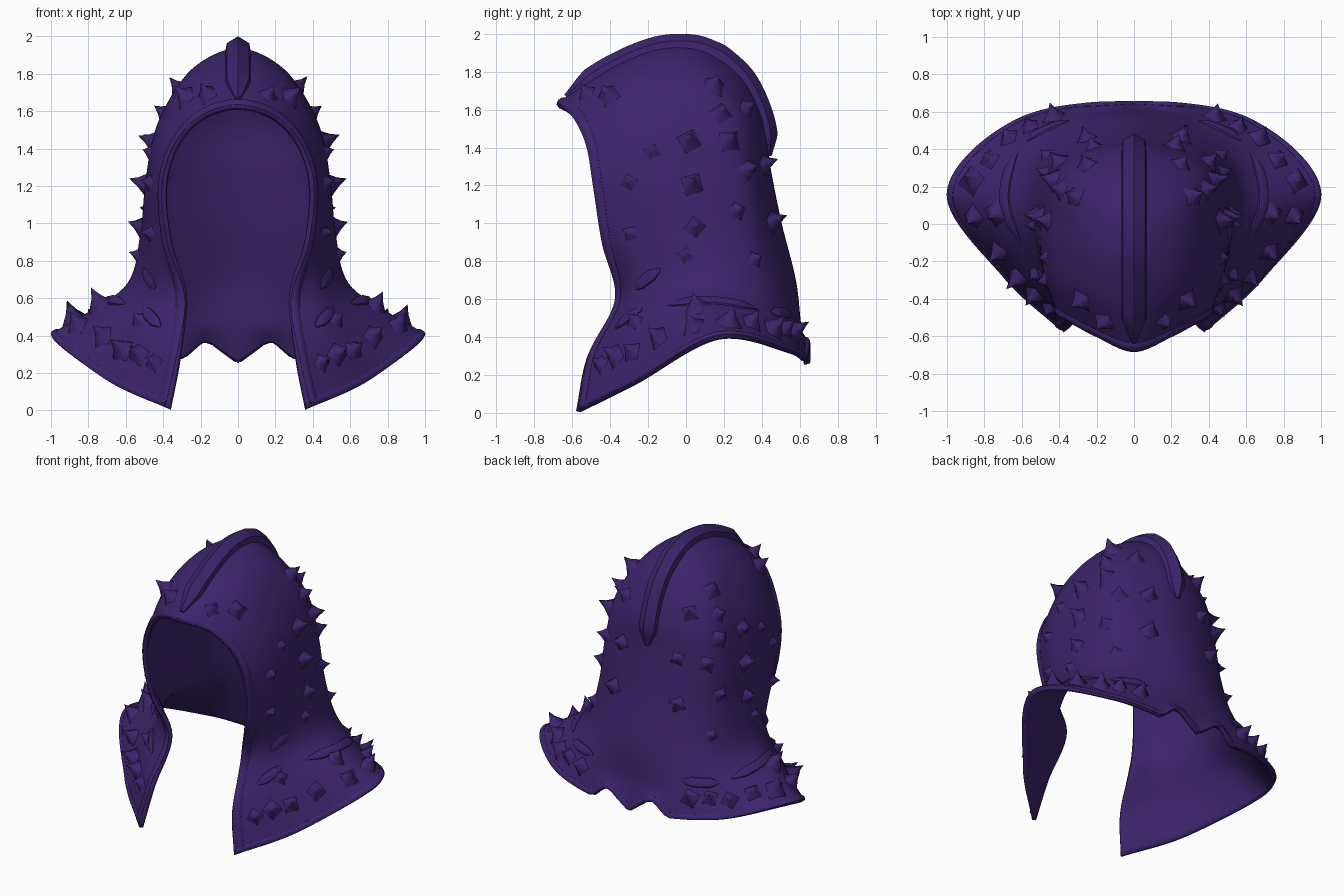
import bpy, bmesh, math, random
from mathutils import Vector

if "Cube" in bpy.data.objects:
    bpy.data.objects.remove(bpy.data.objects["Cube"])

random.seed(4)
purple = bpy.data.materials.new("deep_purple")
purple.diffuse_color = (0.045, 0.018, 0.15, 1)
purple.use_nodes = True
purple.node_tree.nodes["Principled BSDF"].inputs["Base Color"].default_value = purple.diffuse_color

# Control columns of the right half: opening edge, front side, side, back side, back centre.
# Each runs from the hem up to the crest.
COLS = [
    [(.375, -.58, .01), (.32, -.52, .30), (.29, -.37, .60), (.38, -.44, .90),
     (.405, -.49, 1.20), (.34, -.53, 1.42), (.20, -.605, 1.57), (0, -.685, 1.63)],
    [(.70, -.28, .16), (.58, -.28, .39), (.46, -.25, .63), (.48, -.25, .92),
     (.48, -.25, 1.22), (.42, -.28, 1.50), (.25, -.36, 1.74), (0, -.42, 1.81)],
    [(1.0, .17, .41), (.81, .13, .52), (.59, .08, .68), (.52, .05, .95),
     (.485, .03, 1.25), (.42, 0, 1.55), (.25, -.10, 1.82), (0, -.17, 1.92)],
    [(.62, .56, .33), (.57, .50, .46), (.47, .42, .68), (.42, .37, .95),
     (.40, .33, 1.25), (.35, .28, 1.55), (.22, .15, 1.80), (0, .03, 1.935)],
    [(0, .65, .26), (0, .61, .45), (0, .58, .70), (0, .505, 1.0),
     (0, .445, 1.30), (0, .405, 1.55), (0, .31, 1.76), (0, .17, 1.89)],
]
COLS = [[Vector(p) for p in c] for c in COLS]


def flip(p):
    return Vector((-p.x, p.y, p.z))


def spline(pts, t, mirror_end):
    """Catmull-Rom point; the far end continues as its mirror image."""
    i = max(0, min(int(t), len(pts) - 2))
    f = t - i
    b, c = pts[i], pts[i + 1]
    a = pts[i - 1] if i else 2 * b - c
    d = pts[i + 2] if i + 2 < len(pts) else (flip(b) if mirror_end else 2 * c - b)
    return 0.5 * (2 * b + (c - a) * f + (2 * a - 5 * b + 4 * c - d) * f ** 2
                  + (3 * b - a - 3 * c + d) * f ** 3)


def surf(u, v):
    p = spline([spline(c, v, True) for c in COLS], u, v < 6.99)
    # pointed tab at the nape with a notch on either side
    if p.y > .4 and v < 1:
        p.z += .11 * (1 - v) * max(0, min(p.x / .14, 1, (.30 - p.x) / .10))
    p.x = max(p.x, 0)
    return p


def normal(u, v):
    e = .02
    du = surf(min(u + e, 4), v) - surf(max(u - e, 0), v)
    dv = surf(u, min(v + e, 7)) - surf(u, max(v - e, 0))
    return du.cross(dv).normalized()


def finish(name, verts, faces, mirror=False, angle=40, thick=0):
    me = bpy.data.meshes.new(name)
    me.from_pydata(verts, [], faces)
    me.materials.append(purple)
    ob = bpy.data.objects.new(name, me)
    bpy.context.collection.objects.link(ob)
    if mirror:
        m = ob.modifiers.new("mirror", 'MIRROR')
        m.merge_threshold = .002
    if thick:
        s = ob.modifiers.new("thickness", 'SOLIDIFY')
        s.thickness, s.offset = thick, -1
    bpy.ops.object.select_all(action='DESELECT')
    ob.select_set(True)
    bpy.context.view_layer.objects.active = ob
    bpy.ops.object.shade_smooth_by_angle(angle=math.radians(angle))
    return ob


# Hood shell
NU, NV = 60, 56
verts = [surf(4 * i / NU, 7 * j / NV) for i in range(NU + 1) for j in range(NV + 1)]
faces = []
for i in range(NU):
    for j in range(NV):
        a = i * (NV + 1) + j
        faces.append((a, a + NV + 1, a + NV + 2, a + 1))
finish("hood_shell", verts, faces, mirror=True, thick=.028)


def sweep(name, path, profile, central=False, taper=0):
    """Carry a closed profile (across, outward) along surface parameters."""
    pts = [surf(*q) for q in path]
    n, k = len(pts), len(profile)
    verts, faces = [], []
    for i, p in enumerate(pts):
        t = (pts[min(i + 1, n - 1)] - pts[max(i - 1, 0)]).normalized()
        out = Vector((1, 0, 0)).cross(t).normalized() if central else normal(*path[i])
        side = Vector((1, 0, 0)) if central else t.cross(out).normalized()
        s = min(1, .25 + min(i, n - 1 - i) / taper) if taper else 1
        verts += [p + side * a * s + out * b * s for a, b in profile]
    for i in range(n - 1):
        for j in range(k):
            faces.append((i * k + j, i * k + (j + 1) % k,
                          (i + 1) * k + (j + 1) % k, (i + 1) * k + j))
    faces += [tuple(range(k))[::-1], tuple((n - 1) * k + j for j in range(k))]
    ob = finish(name, verts, faces, mirror=not central)
    bm = bmesh.new()
    bm.from_mesh(ob.data)
    bmesh.ops.recalc_face_normals(bm, faces=bm.faces)
    bm.to_mesh(ob.data)
    bm.free()


def line(a, b, n):
    return [(a[0] + (b[0] - a[0]) * i / n, a[1] + (b[1] - a[1]) * i / n) for i in range(n + 1)]


# Crest ridge over the crown
crest = line((.2, 7), (3.9, 7), 30) + line((4, 6.85), (4, 4.2), 24)
sweep("crest_ridge", crest, [(-.07, -.03), (-.06, .025), (0, .062), (.06, .025), (.07, -.03)],
      central=True, taper=5)

# Low raised borders round the face opening and the hem
band = [(-.028, -.022), (-.026, .002), (-.012, .011), (.012, .011), (.026, .002), (.028, -.022)]
sweep("opening_rim", line((.1, .05), (.1, 7), 70), band)
sweep("hem_rim", line((.05, .08), (4, .08), 80), [(a * .7, b * .7) for a, b in band])

# Folds above the shoulder flare
fold = [(-.04, -.02), (-.028, .01), (0, .02), (.028, .01), (.04, -.02)]
sweep("shoulder_fold", line((1.5, 1.6), (2.7, 1.4), 24), fold, taper=6)
sweep("front_fold", line((.5, 1.4), (1.1, 1.65), 14), fold, taper=5)
sweep("neck_fold", line((.9, 2.1), (1.4, 2.4), 14), fold, taper=5)
sweep("nape_fold", line((2.9, 1.35), (3.4, 1.35), 16), fold, taper=5)

# Thorns: (around, up, height)
THORNS = [
    (.75, 5.8, .09), (.45, 6.3, .07), (2.75, 5.6, .08), (2.65, 5.1, .08), (2.7, 4.6, .08),
    (3.3, 5.2, .07), (1.3, 4.5, .04), (.8, 4, .05), (2, 4.6, .08), (2, 3.85, .08),
    (2, 3.1, .07), (.8, 3.1, .05), (1.8, 2.6, .05), (3.0, 4.1, .07), (2.7, 3.4, .06),
    (2.9, 2.5, .05), (3.5, 4.1, .07), (3.45, 3.1, .08),
    (.4, .7, .07), (.7, .75, .08), (1.0, .7, .09), (1.35, .75, .09),
    (1.75, .65, .09), (1.0, 1.4, .06), (1.85, 1.3, .10), (2.2, .6, .10), (2.5, .8, .09),
    (2.8, .75, .09), (3.05, .9, .08), (3.3, .85, .08),
]
verts, faces = [], []
for u, v, h in THORNS:
    p0, n0 = surf(u, v), normal(u, v)
    for sx in (1, -1):
        p, n = (p0, n0) if sx > 0 else (flip(p0), flip(n0))
        hh = h * random.uniform(.85, 1.15)
        lean = (n + Vector((0, 0, .25))).normalized()
        a = n.orthogonal().normalized()
        b = n.cross(a)
        turn, base, sides = random.random() * 6, len(verts), 4
        for r, z in ((.75, -.12), (.52, .18), (.25, .55)):
            for k in range(sides):
                w = turn + math.tau * k / sides
                ring = (a * math.cos(w) + b * math.sin(w)) * r * (.035 + hh * .75)
                verts.append(p + ring + lean * z * hh)
        verts.append(p + lean * hh * 1.1)
        for k in range(sides):
            q = (k + 1) % sides
            for s in (0, sides):
                faces.append((base + s + k, base + s + q, base + s + sides + q, base + s + sides + k))
            faces.append((base + 2 * sides + k, base + 2 * sides + q, base + 3 * sides))
finish("thorns", verts, faces, angle=85)
